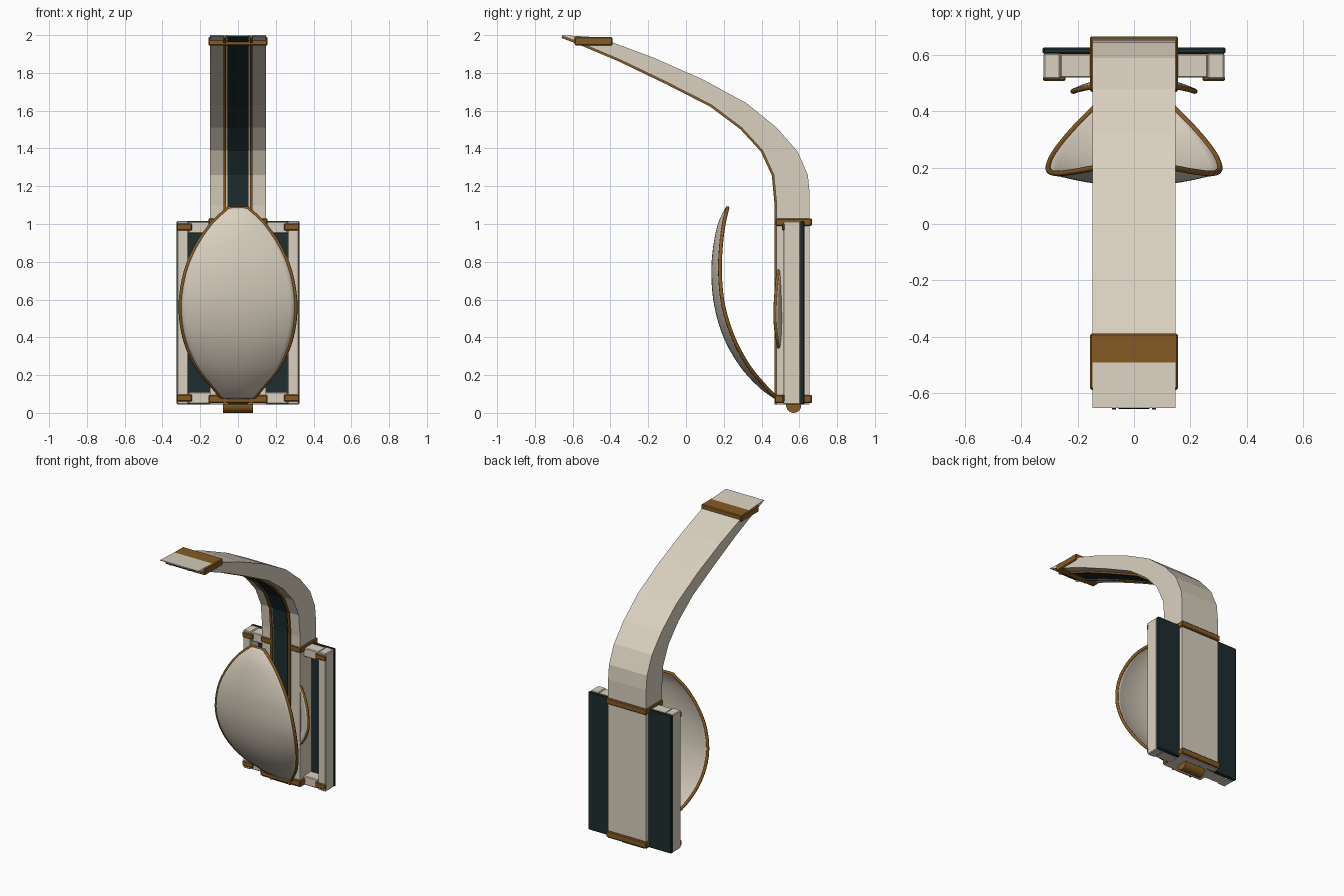
import bpy, bmesh, math
from mathutils import Vector

cube = bpy.data.objects.get("Cube")
if cube:
    bpy.data.objects.remove(cube)


def material(name, rgb):
    m = bpy.data.materials.new(name)
    m.use_nodes = True
    m.diffuse_color = (*rgb, 1)
    m.node_tree.nodes["Principled BSDF"].inputs["Base Color"].default_value = (*rgb, 1)
    return m


CREAM = material("cream", (0.70, 0.63, 0.52))
BRONZE = material("bronze", (0.24, 0.105, 0.018))
DARK = material("dark teal", (0.013, 0.026, 0.028))


def make(name, verts, faces, mat, smooth=False):
    me = bpy.data.meshes.new(name)
    me.from_pydata(verts, [], faces)
    bm = bmesh.new()
    bm.from_mesh(me)
    bmesh.ops.recalc_face_normals(bm, faces=bm.faces)
    bm.to_mesh(me)
    bm.free()
    me.polygons.foreach_set("use_smooth", [smooth] * len(me.polygons))
    me.materials.append(mat)
    ob = bpy.data.objects.new(name, me)
    bpy.context.collection.objects.link(ob)
    return ob


def box(name, x, y, z, mat, bevel=0.005):
    verts = [(a, b, c) for a in x for b in y for c in z]
    faces = [(0, 1, 3, 2), (4, 5, 7, 6), (0, 1, 5, 4), (2, 3, 7, 6), (0, 2, 6, 4), (1, 3, 7, 5)]
    ob = make(name, verts, faces, mat)
    if bevel:
        mod = ob.modifiers.new("soft edges", "BEVEL")
        mod.width, mod.segments = bevel, 1
    return ob


def band(name, x0, x1, lower, upper, mat):
    """Solid strip across x between two side-view paths of equal length."""
    n = len(lower)
    verts = [(x, y, z) for a, b in zip(lower, upper) for y, z in (a, b) for x in (x0, x1)]
    faces = [(0, 1, 3, 2), tuple(4 * (n - 1) + k for k in (0, 1, 3, 2))]
    for i in range(n - 1):
        for p, q in ((0, 1), (1, 3), (3, 2), (2, 0)):
            faces.append((4 * i + p, 4 * i + q, 4 * i + 4 + q, 4 * i + 4 + p))
    return make(name, verts, faces, mat)


def offset(path, d):
    """Shift a side-view path towards its front."""
    pts = [Vector(p) for p in path]
    out = []
    for i, p in enumerate(pts):
        t = (pts[min(i + 1, len(pts) - 1)] - pts[max(i - 1, 0)]).normalized()
        out.append(p + Vector((-t.y, t.x)) * d)
    return out


def smooth_rows(rows, steps):
    """Catmull-Rom samples through rows of numbers."""
    pts = [Vector(r) for r in rows]
    pts = [2 * pts[0] - pts[1]] + pts + [2 * pts[-1] - pts[-2]]
    out = []
    for a, b, c, d in zip(pts, pts[1:], pts[2:], pts[3:]):
        for k in range(steps):
            t = k / steps
            out.append(0.5 * (2 * b + (c - a) * t + (2 * a - 5 * b + 4 * c - d) * t * t
                              + (3 * b - a - 3 * c + d) * t ** 3))
    return out + [pts[-2]]


def dish(name, rows, thickness, rim):
    """Curved sheet from rows of height, half width, centre y and edge y, with a rim tube."""
    rows, n = smooth_rows(rows, 5), 20
    verts = []
    for z, w, yc, ye in rows:
        for k in range(n + 1):
            u = 2 * k / n - 1
            verts.append((u * w, yc + (ye - yc) * u * u, z))
    faces = [(i * (n + 1) + k, i * (n + 1) + k + 1, (i + 1) * (n + 1) + k + 1, (i + 1) * (n + 1) + k)
             for i in range(len(rows) - 1) for k in range(n)]
    sheet = make(name, verts, faces, CREAM, True)
    mod = sheet.modifiers.new("thickness", "SOLIDIFY")
    mod.thickness, mod.offset = thickness, 0
    # Edge tube following the outline
    edge = [(w, ye, z) for z, w, yc, ye in rows] + [(-w, ye, z) for z, w, yc, ye in reversed(rows)]
    cu = bpy.data.curves.new(name + "_rim", "CURVE")
    cu.dimensions = "3D"
    cu.bevel_depth, cu.bevel_resolution = rim, 2
    sp = cu.splines.new("POLY")
    sp.points.add(len(edge) - 1)
    for p, co in zip(sp.points, edge):
        p.co = (*co, 1)
    sp.use_cyclic_u = True
    cu.materials.append(BRONZE)
    bpy.context.collection.objects.link(bpy.data.objects.new(name + "_rim", cu))


# Curved mast
inner = [(0.48, 0.045), (0.48, 1.1), (0.465, 1.26), (0.405, 1.39), (0.295, 1.51),
         (0.135, 1.63), (-0.1, 1.75), (-0.35, 1.87), (-0.575, 1.965), (-0.655, 1.995)]
outer = [(0.655, 0.045), (0.655, 1.16), (0.645, 1.26), (0.59, 1.385), (0.48, 1.51),
         (0.32, 1.64), (0.09, 1.765), (-0.17, 1.88), (-0.46, 1.988), (-0.655, 2.0)]
band("mast", -0.148, 0.148, inner, outer, CREAM)

# Inlay and trims along the inside of the mast
band("mast_inlay", -0.055, 0.055, offset(inner, -0.003), offset(inner, 0.006), DARK)
for side, s in (("left", 1), ("right", -1)):
    band(side + "_inlay_trim", s * 0.064, s * 0.078, offset(inner, -0.003), offset(inner, 0.011), BRONZE)

# Clamps round the mast
box("top_clamp", (-0.156, 0.156), (-0.59, -0.39), (1.945, 1.99), BRONZE)
box("upper_clamp", (-0.156, 0.156), (0.475, 0.667), (0.99, 1.03), BRONZE)
box("lower_clamp", (-0.156, 0.156), (0.47, 0.667), (0.052, 0.095), BRONZE)

# Back frame
box("back_panel", (-0.325, 0.325), (0.605, 0.628), (0.045, 1.015), DARK)
box("top_rail", (-0.262, 0.262), (0.52, 0.606), (0.95, 1.012), CREAM)
box("bottom_rail", (-0.262, 0.262), (0.52, 0.606), (0.048, 0.11), CREAM)
for side, s in (("left", 1), ("right", -1)):
    xs = sorted((s * 0.262, s * 0.322))
    box(side + "_post", xs, (0.515, 0.607), (0.045, 1.015), CREAM)
    for level, z in (("upper", 0.965), ("lower", 0.06)):
        xs = sorted((s * 0.243, s * 0.324))
        box(f"{side}_{level}_bracket", xs, (0.508, 0.525), (z, z + 0.037), BRONZE)

# Large front shell and the small dish behind it
dish("front_shell", [(1.085, 0.05, 0.215, 0.22), (1.0, 0.14, 0.175, 0.2), (0.88, 0.222, 0.15, 0.185),
                     (0.74, 0.28, 0.14, 0.18), (0.57, 0.305, 0.155, 0.197), (0.4, 0.285, 0.205, 0.25),
                     (0.25, 0.222, 0.29, 0.33), (0.14, 0.135, 0.39, 0.42), (0.08, 0.085, 0.47, 0.478)],
     0.012, 0.01)
dish("rear_dish", [(0.85, 0.04, 0.505, 0.5), (0.75, 0.145, 0.51, 0.488), (0.65, 0.195, 0.515, 0.478),
                   (0.55, 0.215, 0.52, 0.472), (0.46, 0.21, 0.52, 0.474), (0.36, 0.155, 0.515, 0.488),
                   (0.27, 0.04, 0.508, 0.502)], 0.018, 0.009)

# Foot roller
bpy.ops.mesh.primitive_cylinder_add(vertices=24, radius=0.04, depth=0.16, location=(0, 0.57, 0.04),
                                    rotation=(0, math.pi / 2, 0))
roller = bpy.context.object
roller.name = "foot_roller"
roller.data.materials.append(BRONZE)
bpy.ops.object.shade_smooth_by_angle()
